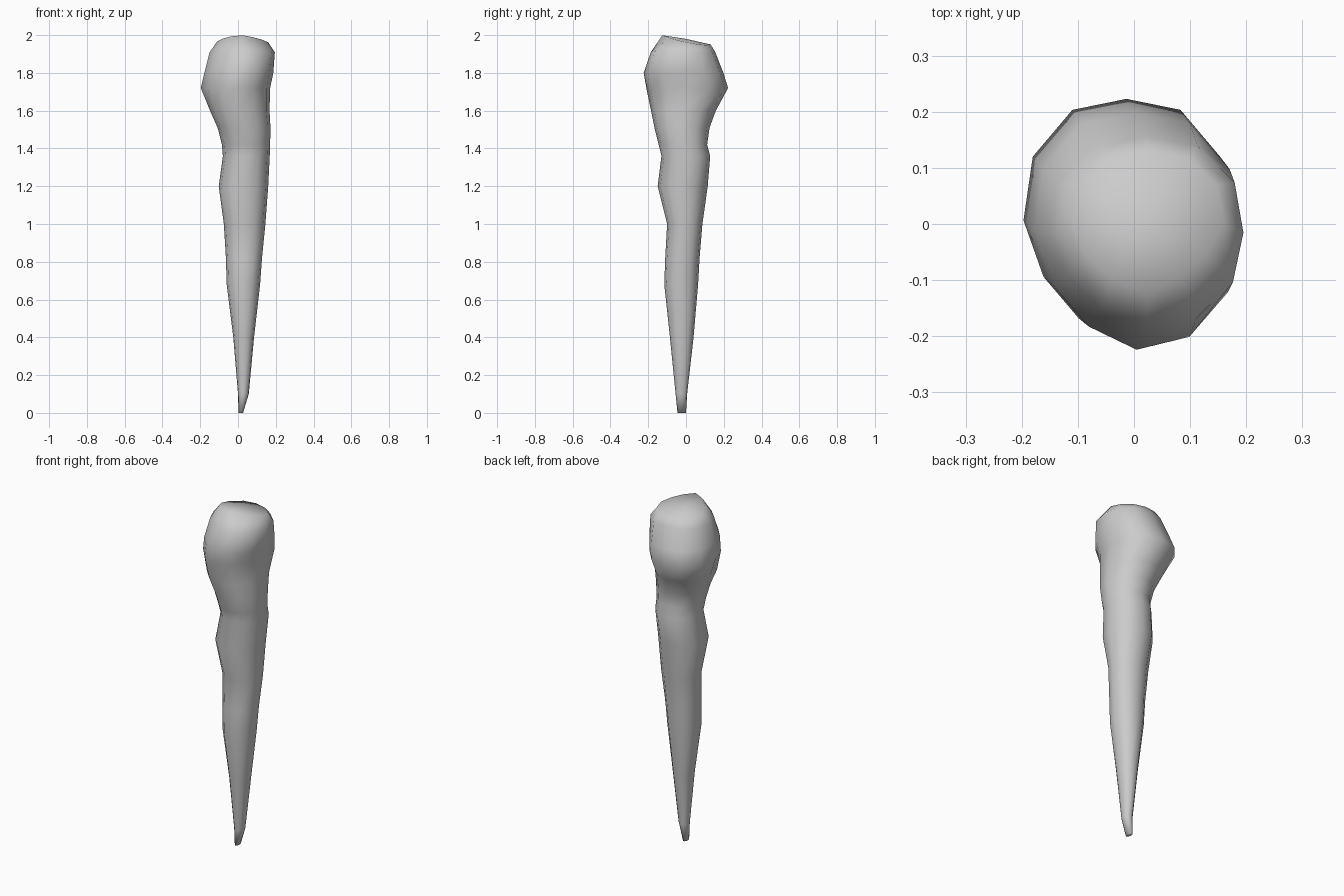
import bpy, bmesh
from math import cos, sin, pi

SIDES = 12

# Cross-sections from tip to head: z, xmin, xmax, ymin, ymax
rings = [
    (0.00, 0.003, 0.027, -0.045, 0.000),
    (0.10, 0.000, 0.057, -0.055, 0.006),
    (0.40, -0.025, 0.085, -0.085, 0.040),
    (0.68, -0.060, 0.117, -0.115, 0.064),
    (0.82, -0.064, 0.127, -0.110, 0.072),
    (1.00, -0.075, 0.145, -0.100, 0.087),
    (1.20, -0.102, 0.160, -0.150, 0.115),
    (1.36, -0.080, 0.168, -0.130, 0.128),
    (1.42, -0.085, 0.170, -0.145, 0.112),
    (1.51, -0.108, 0.172, -0.167, 0.125),
    (1.60, -0.148, 0.167, -0.185, 0.158),
    (1.72, -0.197, 0.170, -0.210, 0.223),
    (1.80, -0.178, 0.187, -0.224, 0.198),
    (1.91, -0.150, 0.195, -0.186, 0.155),
    (1.96, -0.110, 0.160, -0.125, 0.130),
]

bm = bmesh.new()
loops = []
for z, x0, x1, y0, y1 in rings:
    cx, cy = (x0 + x1) / 2, (y0 + y1) / 2
    loop = []
    for i in range(SIDES):
        a = 2 * pi * i / SIDES
        k = 1.03 if i % 3 else 1.0
        if z > 1.65 and i in (7, 8):      # flattened front-left of the head
            k = 0.93
        if z > 1.65 and i in (1, 2, 4, 5):  # fuller back of the head
            k = 1.05
        if z > 1.95 and i in (10, 11):    # bevelled front-right of the crown
            k = 0.88
        x = cx + k * cos(a) * (x1 - x0) / 2
        y = cy + k * sin(a) * (y1 - y0) / 2
        # the crown slopes down towards the back
        zz = 1.978 - 0.19 * y - 0.1 * abs(x) if z > 1.95 else z
        loop.append(bm.verts.new((x, y, zz)))
    loops.append(loop)

# Skin between cross-sections
for lo, hi in zip(loops, loops[1:]):
    for i in range(SIDES):
        j = (i + 1) % SIDES
        bm.faces.new((lo[i], lo[j], hi[j], hi[i]))

# Tip and crown caps
bm.faces.new(loops[0][::-1])
top = bm.verts.new((0.01, 0.0, 1.98))
for i in range(SIDES):
    bm.faces.new((loops[-1][i], loops[-1][(i + 1) % SIDES], top))
bmesh.ops.recalc_face_normals(bm, faces=bm.faces)

mesh = bpy.data.meshes.new("tapered_club")
bm.to_mesh(mesh)
bm.free()
club = bpy.data.objects.new("tapered_club", mesh)
bpy.context.collection.objects.link(club)
for p in mesh.polygons:
    p.use_smooth = True
